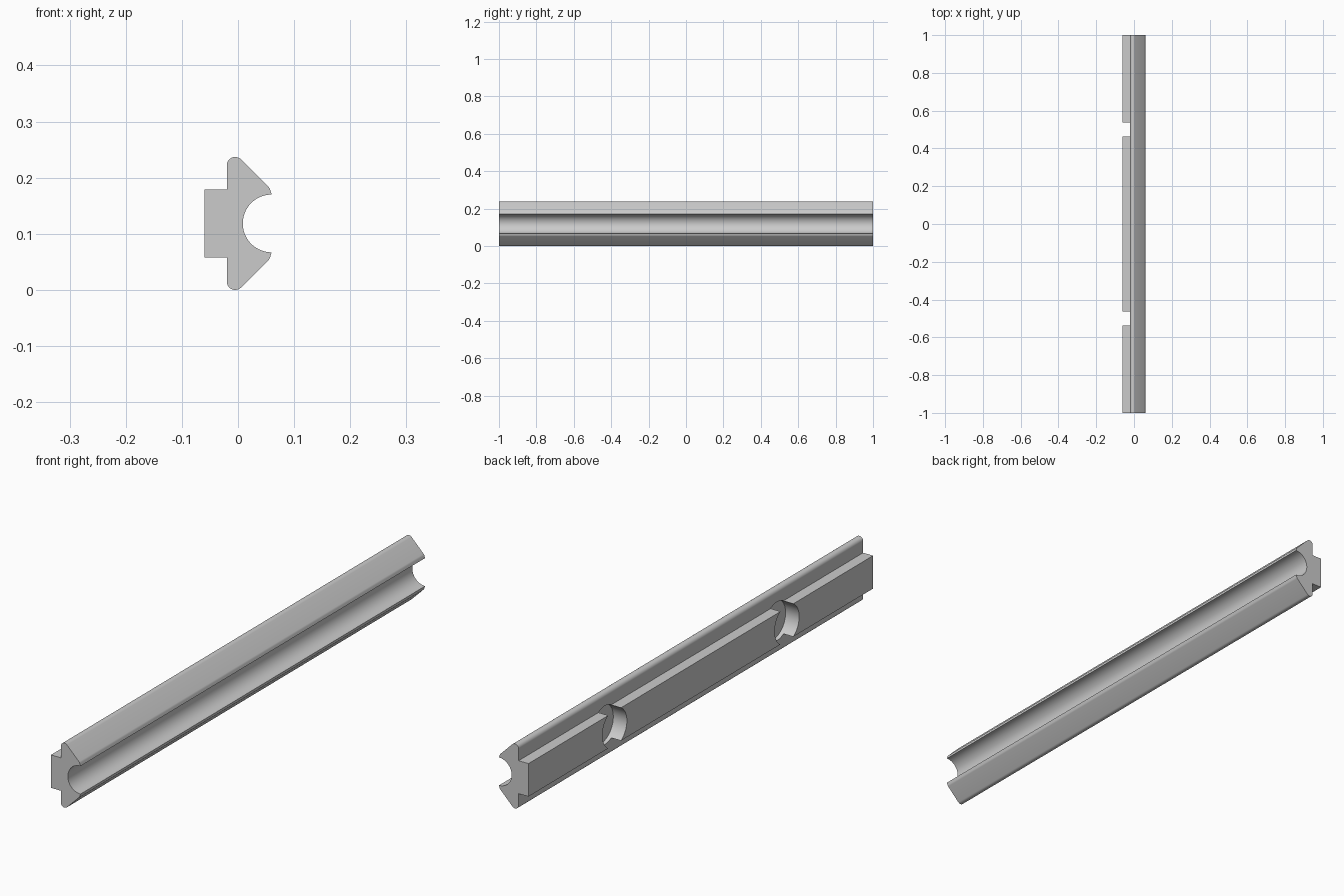
import bpy, bmesh, math
from math import sin, cos, radians

cube = bpy.data.objects.get("Cube")
if cube:
    bpy.data.objects.remove(cube, do_unlink=True)

MID = 0.1185          # height of the symmetry plane
LENGTH = 2.0

# Single grey finish
grey = bpy.data.materials.new("plain_grey")
grey.use_nodes = True
colour = (0.6, 0.6, 0.6, 1)
grey.diffuse_color = colour
grey.node_tree.nodes["Principled BSDF"].inputs["Base Color"].default_value = colour


def arc(cx, cz, r, start, end, n):
    """Points along an arc, angles in degrees."""
    angles = [radians(start + (end - start) * i / n) for i in range(n + 1)]
    return [(cx + r * cos(a), cz + r * sin(a)) for a in angles]


# Upper half of the section: back web, rounded tip, slope, lip, round groove
half = [(-0.06, 0.0605), (-0.02, 0.0605)]
half += arc(-0.005, 0.1035, 0.015, 180, 45, 10)
half += arc(0.043, 0.0555, 0.015, 45, 20, 4)
half += arc(0.06, 0, 0.0515, 90, 180, 20)
section = half + [(x, -z) for x, z in reversed(half[:-1])]

# Extrude the section along the length
bm = bmesh.new()
face = bm.faces.new([bm.verts.new((x, -LENGTH / 2, z + MID)) for x, z in section])
extruded = bmesh.ops.extrude_face_region(bm, geom=[face])
bmesh.ops.translate(bm, vec=(0, LENGTH, 0),
                    verts=[v for v in extruded["geom"] if isinstance(v, bmesh.types.BMVert)])
bmesh.ops.recalc_face_normals(bm, faces=bm.faces)
mesh = bpy.data.meshes.new("grooved_rail")
bm.to_mesh(mesh)
bm.free()
rail = bpy.data.objects.new("grooved_rail", mesh)
bpy.context.collection.objects.link(rail)
mesh.materials.append(grey)

# Two blind round pockets bored into the back web
cutters = []
for y in (-0.5, 0.5):
    bpy.ops.mesh.primitive_cylinder_add(vertices=48, radius=0.071, depth=0.1,
                                        location=(-0.055, y, MID),
                                        rotation=(0, math.pi / 2, 0))
    cutter = bpy.context.object
    cutter.name = "pocket_cutter"
    cutter.data.materials.append(grey)
    cutters.append(cutter)
    cut = rail.modifiers.new("pocket", 'BOOLEAN')
    cut.operation = 'DIFFERENCE'
    cut.solver = 'EXACT'
    cut.object = cutter

bpy.ops.object.select_all(action='DESELECT')
rail.select_set(True)
bpy.context.view_layer.objects.active = rail
for name in [m.name for m in rail.modifiers]:
    bpy.ops.object.modifier_apply(modifier=name)
for cutter in cutters:
    bpy.data.objects.remove(cutter, do_unlink=True)

# Smooth curves, crisp edges
bpy.ops.object.shade_smooth_by_angle(angle=radians(25))
